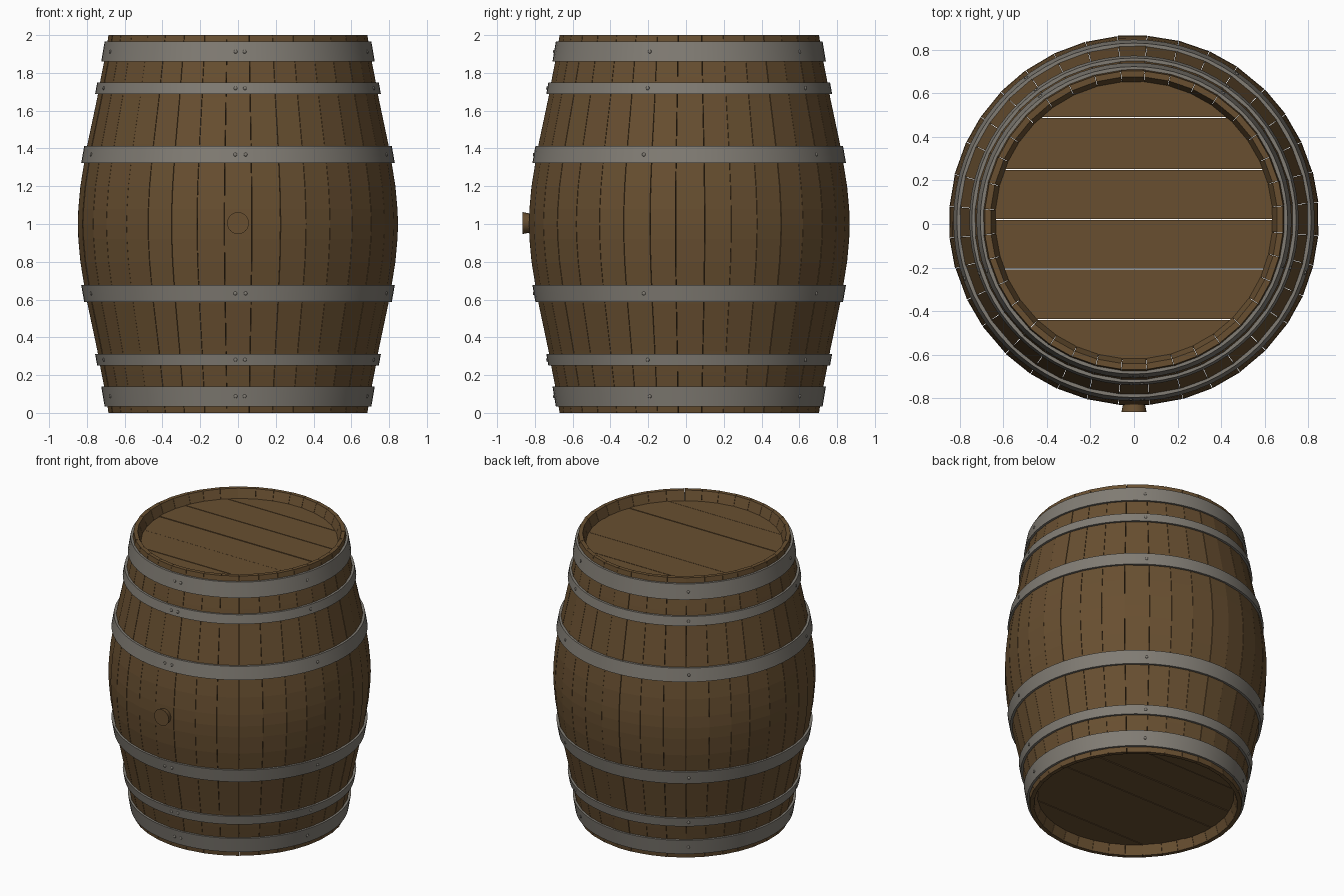
import bpy, bmesh, math, random
from mathutils import Matrix, Vector

if "Cube" in bpy.data.objects:
    bpy.data.objects.remove(bpy.data.objects["Cube"])

random.seed(4)
CY = 0.017          # barrel axis sits slightly behind the origin, the bung sticks out in front


def material(name, rgb):
    m = bpy.data.materials.new(name)
    m.diffuse_color = (*rgb, 1)
    m.use_nodes = True
    m.node_tree.nodes["Principled BSDF"].inputs["Base Color"].default_value = m.diffuse_color
    return m


WOOD = material("brown wood", (0.138, 0.078, 0.030))
METAL = material("grey iron", (0.220, 0.203, 0.175))


def finish(bm, name, mat, smooth=None):
    bmesh.ops.recalc_face_normals(bm, faces=bm.faces)
    mesh = bpy.data.meshes.new(name)
    bm.to_mesh(mesh)
    bm.free()
    ob = bpy.data.objects.new(name, mesh)
    bpy.context.collection.objects.link(ob)
    mesh.materials.append(mat)
    if smooth:
        bpy.ops.object.select_all(action='DESELECT')
        ob.select_set(True)
        bpy.context.view_layer.objects.active = ob
        bpy.ops.object.shade_smooth_by_angle(angle=math.radians(smooth))
    return ob


def polar(r, t, z):
    """Point at angle t from the front, turning towards +x."""
    return Vector((r * math.sin(t), CY - r * math.cos(t), z))


# Half profile of the staves, mirrored about z = 1
HALF = [(0.688, 0.0), (0.703, 0.10), (0.727, 0.22), (0.747, 0.33),
        (0.800, 0.58), (0.816, 0.67), (0.837, 0.80), (0.848, 0.92)]
OUTER = HALF + [(0.851, 1.0)] + [(r, 2 - z) for r, z in reversed(HALF)]


def stave_radius(z):
    for (r0, z0), (r1, z1) in zip(OUTER, OUTER[1:]):
        if z <= z1:
            return r0 + (r1 - r0) * (z - z0) / (z1 - z0)


# Staves: separate flat boards bent to the profile
INNER = [(0.660, 2.0), (0.636, 1.93), (0.66, 1.85), (0.79, 1.0),
         (0.66, 0.15), (0.636, 0.07), (0.660, 0.0)]
N = 36
step = math.tau / N
seams = [(i - 0.45) * step + random.uniform(-0.012, 0.012) for i in range(N)]
seams.append(seams[0] + math.tau)
bm = bmesh.new()
for a, b in zip(seams, seams[1:]):
    dr = random.uniform(-0.002, 0.001)
    loop = [(r + dr, z) for r, z in OUTER] + INNER
    left = [bm.verts.new(polar(r, a + 0.0015, z)) for r, z in loop]
    right = [bm.verts.new(polar(r, b - 0.0015, z)) for r, z in loop]
    for i in range(len(loop)):
        j = (i + 1) % len(loop)
        bm.faces.new((left[i], left[j], right[j], right[i]))
    bm.faces.new(left)
    bm.faces.new(right)
finish(bm, "staves", WOOD)


# Heads: six planks cut to a disc, at the top and the bottom
def head(name, z_in, z_out):
    R, gap = 0.645, 0.002
    cuts = [-R, -0.455, -0.223, 0.004, 0.234, 0.472, R]
    bm = bmesh.new()
    for y0, y1 in zip(cuts, cuts[1:]):
        a0 = math.asin(max(-1, (y0 + gap) / R))
        a1 = math.asin(min(1, (y1 - gap) / R))
        arc = [a0 + (a1 - a0) * k / 10 for k in range(11)]
        pts = [(R * math.cos(a), R * math.sin(a)) for a in arc]
        pts += [(-x, y) for x, y in reversed(pts)]
        dz = random.uniform(-0.002, 0.002)
        lo = [bm.verts.new((x, y + CY, z_in)) for x, y in pts]
        hi = [bm.verts.new((x, y + CY, z_out + dz)) for x, y in pts]
        for i in range(len(pts)):
            j = (i + 1) % len(pts)
            bm.faces.new((lo[i], lo[j], hi[j], hi[i]))
        bm.faces.new(lo)
        bm.faces.new(hi)
    finish(bm, name, WOOD)


head("top_head", 1.90, 1.935)
head("bottom_head", 0.10, 0.065)


# Hoops: thin conical iron bands with rivets
def hoop(name, z0, z1, segs=72):
    r0, r1 = stave_radius(z0) + 0.013, stave_radius(z1) + 0.013
    loop = [(r0, z0), (r1, z1), (r1 - 0.022, z1), (r0 - 0.022, z0)]
    bm = bmesh.new()
    rings = [[bm.verts.new(polar(r, math.tau * k / segs, z)) for r, z in loop]
             for k in range(segs)]
    for k in range(segs):
        a, b = rings[k], rings[(k + 1) % segs]
        for i in range(4):
            j = (i + 1) % 4
            bm.faces.new((a[i], a[j], b[j], b[i]))
    finish(bm, name, METAL, 30)

    bm = bmesh.new()
    for deg in (-1, 2.8, 73, 145, 217, 289):
        t = math.radians(deg)
        place = Matrix.Translation(polar((r0 + r1) / 2, t, (z0 + z1) / 2))
        bmesh.ops.create_uvsphere(
            bm, u_segments=10, v_segments=6, radius=0.01,
            matrix=place @ Matrix.Rotation(t, 4, 'Z') @ Matrix.Diagonal((1, 0.6, 1, 1)))
    finish(bm, name + "_rivets", METAL, 40)


for label, z0, z1 in (("end", 0.035, 0.14), ("quarter", 0.25, 0.312), ("bilge", 0.587, 0.678)):
    hoop("lower_" + label + "_hoop", z0, z1)
    hoop("upper_" + label + "_hoop", 2 - z1, 2 - z0)

# Bung: tapered plug at the front
bm = bmesh.new()
bmesh.ops.create_cone(
    bm, cap_ends=True, segments=24, radius1=0.045, radius2=0.058, depth=0.065,
    matrix=Matrix.Translation((0, -0.8325, 1.005)) @ Matrix.Rotation(math.pi / 2, 4, 'X'))
finish(bm, "bung", WOOD, 30)
